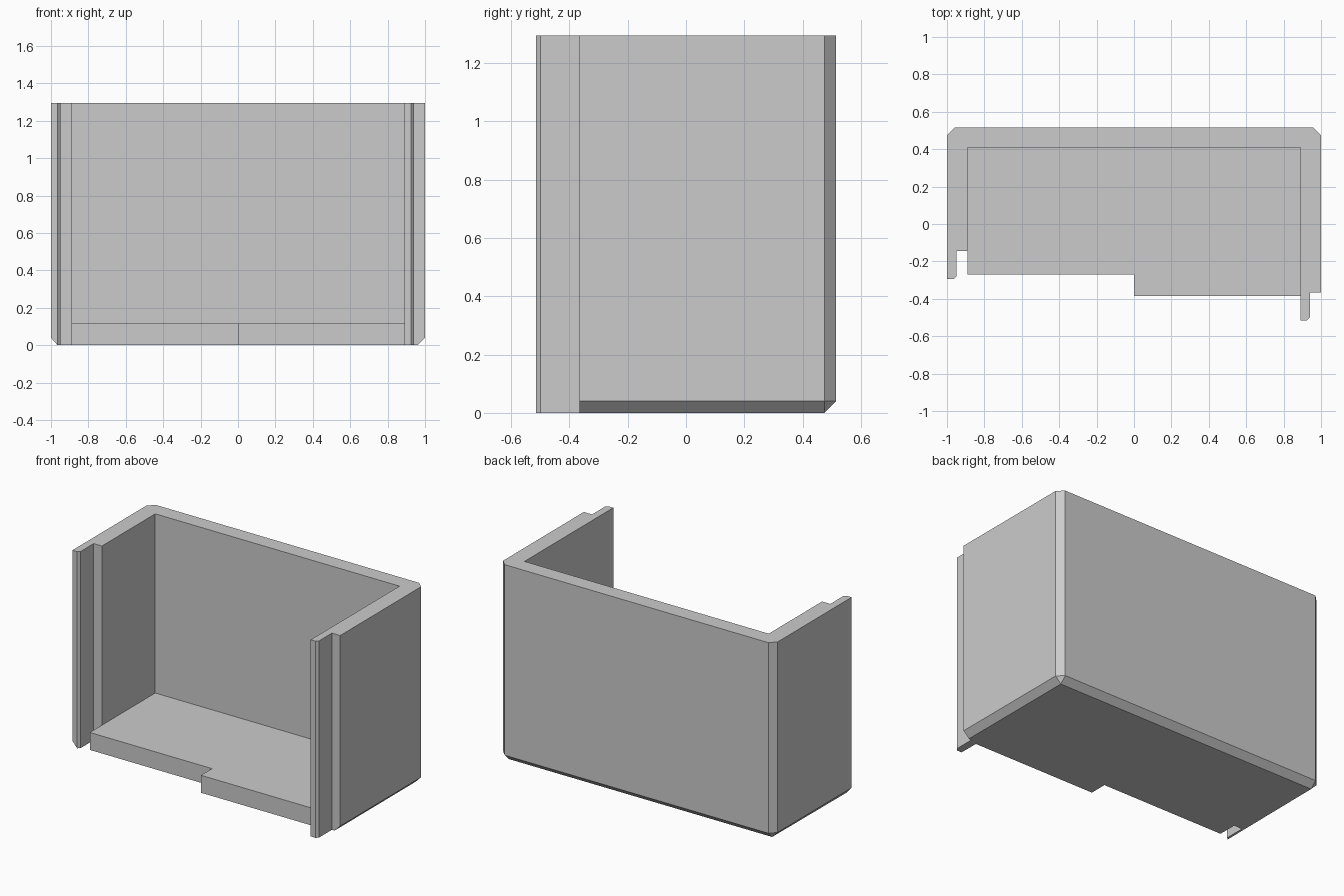
import bpy
import bmesh

if "Cube" in bpy.data.objects:
    bpy.data.objects.remove(bpy.data.objects["Cube"], do_unlink=True)

HEIGHT, FLOOR = 1.295, 0.115
BACK, INNER_BACK = 0.515, 0.41
INNER = 0.89
CHAMFER = 0.04

grey = bpy.data.materials.new("plain grey")
grey.use_nodes = True
grey.diffuse_color = (0.6, 0.6, 0.6, 1)
grey.node_tree.nodes["Principled BSDF"].inputs["Base Color"].default_value = (0.6, 0.6, 0.6, 1)


def prism(name, outline, bottom, top, edge_rule=None):
    """Extrude a plan outline and chamfer the edges picked by edge_rule."""
    bm = bmesh.new()
    base = bm.faces.new([bm.verts.new((x, y, bottom)) for x, y in outline])
    up = bmesh.ops.extrude_face_region(bm, geom=[base], use_keep_orig=True)["geom"]
    for v in up:
        if isinstance(v, bmesh.types.BMVert):
            v.co.z = top
    bmesh.ops.recalc_face_normals(bm, faces=bm.faces)
    if edge_rule:
        edges = [e for e in bm.edges if edge_rule(*[v.co for v in e.verts])]
        bmesh.ops.bevel(bm, geom=edges, offset=CHAMFER, segments=1,
                        affect='EDGES', clamp_overlap=False)
    mesh = bpy.data.meshes.new(name)
    bm.to_mesh(mesh)
    bm.free()
    mesh.materials.append(grey)
    obj = bpy.data.objects.new(name, mesh)
    bpy.context.collection.objects.link(obj)
    return obj


def outer_edge(a, b):
    """Back corners, and the bottom edges of the back and both sides."""
    on_side = abs(a.x) > 0.999 and abs(b.x) > 0.999 and a.x * b.x > 0
    on_back = a.y > BACK - 0.001 and b.y > BACK - 0.001
    at_bottom = a.z < 0.001 and b.z < 0.001
    return (on_side and on_back) or (at_bottom and (on_side or on_back))


# Full plan: rebated left tongue, stepped floor front, right tongue
plan = [
    (-1, BACK), (-1, -0.295), (-0.965, -0.295), (-0.95, -0.28), (-0.95, -0.145),
    (-INNER, -0.145), (-INNER, -0.27), (0, -0.27), (0, -0.385), (INNER, -0.385),
    (INNER, -BACK), (0.925, -BACK), (0.94, -0.5), (0.94, -0.365), (1, -0.365), (1, BACK),
]
shell = prism("open_box_half", plan, 0, HEIGHT, outer_edge)

# Hollow out the inside above the floor
cavity = prism("cavity_cutter", [(-INNER, -1), (INNER, -1), (INNER, INNER_BACK),
                                 (-INNER, INNER_BACK)], FLOOR, 2)
cavity.hide_render = True
cut = shell.modifiers.new("hollow", 'BOOLEAN')
cut.operation = 'DIFFERENCE'
cut.solver = 'EXACT'
cut.object = cavity
bpy.context.view_layer.objects.active = shell
bpy.ops.object.modifier_apply(modifier=cut.name)
bpy.data.objects.remove(cavity, do_unlink=True)
